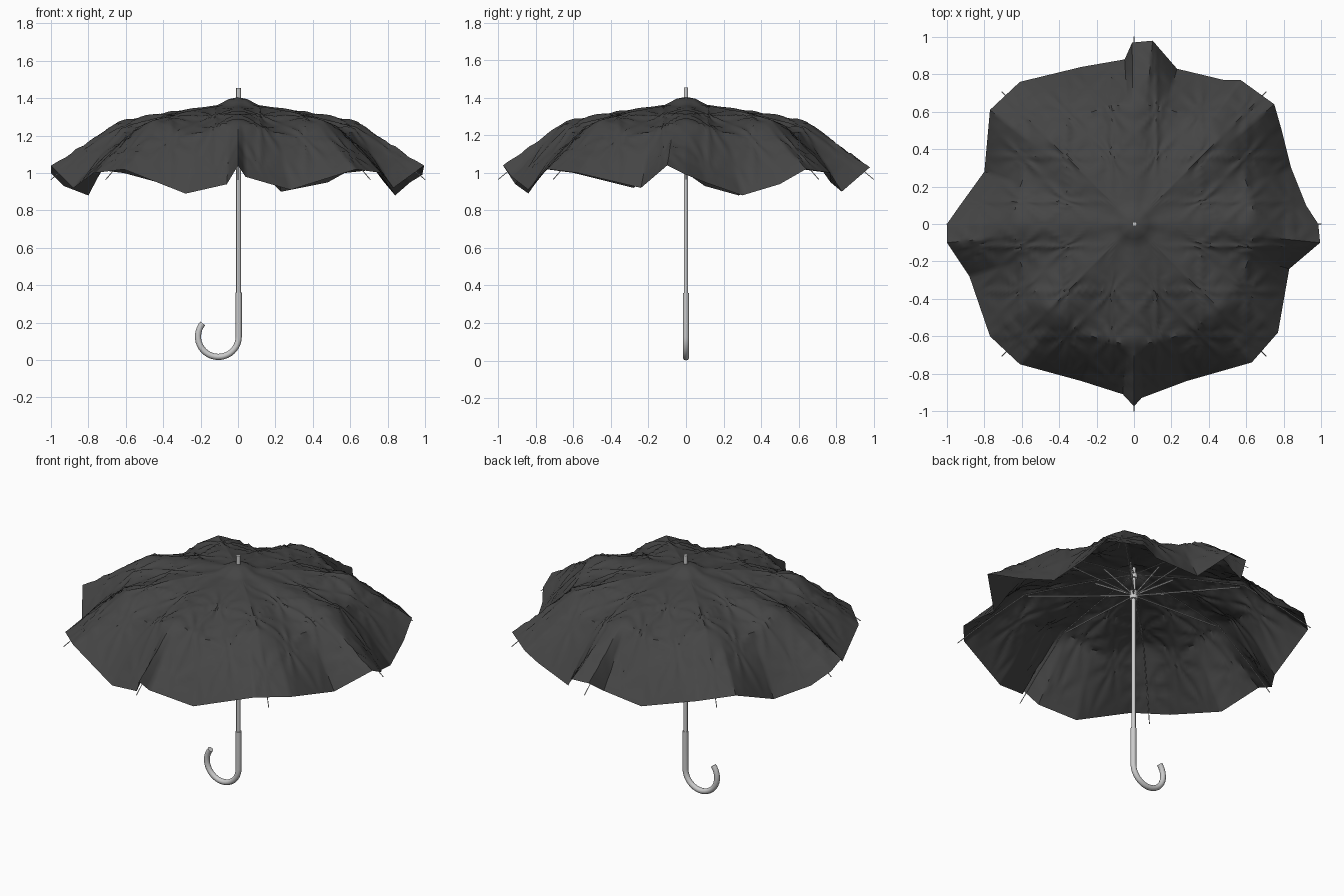
import bpy, bmesh
from math import sin, cos, pi, atan2, hypot, radians, exp, floor

if "Cube" in bpy.data.objects:
    bpy.data.objects.remove(bpy.data.objects["Cube"])


def tube(name, paths, radius, sides=2):
    # swept round tube(s) along poly paths, converted to mesh
    cu = bpy.data.curves.new(name, 'CURVE')
    cu.dimensions = '3D'
    cu.bevel_depth = radius
    cu.bevel_resolution = sides
    cu.use_fill_caps = True
    for pts in paths:
        sp = cu.splines.new('POLY')
        sp.points.add(len(pts) - 1)
        for p, q in zip(sp.points, pts):
            p.co = (*q, 1)
    ob = bpy.data.objects.new(name, cu)
    bpy.context.collection.objects.link(ob)
    bpy.ops.object.select_all(action='DESELECT')
    ob.select_set(True)
    bpy.context.view_layer.objects.active = ob
    bpy.ops.object.convert(target='MESH')
    bpy.ops.object.shade_smooth_by_angle(angle=radians(40))
    return ob


def interp(table, x):
    for (x0, y0), (x1, y1) in zip(table, table[1:]):
        if x <= x1:
            return y0 + (y1 - y0) * (x - x0) / (x1 - x0)
    return table[-1][1]


# canopy hem: irregular, high at the eight ribs and sagging between
RIM = [(.995, -.10, 1.04), (.985, 0, .99), (.92, .10, .95), (.84, .30, .88),
       (.79, .50, .94), (.75, .64, 1.02), (.57, .77, 1.0), (.48, .77, .95),
       (.23, .83, .90), (.10, .98, 1.03), (-.01, .97, 1.03), (-.05, .88, .96),
       (-.28, .84, .91), (-.61, .76, 1.0), (-.77, .61, 1.02), (-.80, .28, .88),
       (-.93, .10, .93), (-1, 0, 1.0), (-1, -.10, 1.04), (-.88, -.28, .92),
       (-.77, -.60, 1.0), (-.61, -.75, 1.02), (-.28, -.84, .89),
       (-.06, -.91, .94), (0, -.975, 1.04), (.04, -.93, .98), (.28, -.84, .91),
       (.63, -.74, 1.02), (.77, -.58, 1.0), (.83, -.24, .92)]
RIB_Z = [(0, 1.405), (.05, 1.395), (.11, 1.363), (.38, 1.328), (.64, 1.28)]
GAP_Z = [(0, 1.405), (.05, 1.395), (.11, 1.358), (.38, 1.312), (.64, 1.21)]
RADII = [.03, .05, .08, .11] + [.11 + .53 * i / 22 for i in range(1, 23)]
OUTER = 14
CELL = .24


def pucker(x, y):
    # eight-pointed star dimple round the nearest point of a square lattice
    dx = x - CELL * (floor(x / CELL) + .5)
    dy = y - CELL * (floor(y / CELL) + .5)
    d = hypot(dx, dy)
    star = abs(sin(4 * atan2(dy, dx)))
    return .015 * (.35 - star) * (d / .055) * exp(1 - d / .055)


def column(rx, ry, rz):
    # canopy section from the crown to one hem point, with star puckers
    a, R = atan2(ry, rx), hypot(rx, ry)
    w = .5 + .5 * cos(8 * a)

    def mid(r):
        return w * interp(RIB_Z, r) + (1 - w) * interp(GAP_Z, r)
    out = [(r, mid(r)) for r in RADII]
    for i in range(1, OUTER + 1):
        t = i / OUTER
        z = mid(.64) * (1 - t) + rz * t + (.015 - .015 * w) * sin(pi * t)
        out.append((.64 + (R - .64) * t, z))
    pts = []
    for r, z in out:
        x, y = r * cos(a), r * sin(a)
        fade = max(0, min(1, (r - .12) / .3, (R - r) / .08))
        pts.append((x, y, z + pucker(x, y) * fade))
    return pts


bm = bmesh.new()
cols = []
for i, p in enumerate(RIM):
    q = RIM[(i + 1) % len(RIM)]
    n = max(3, int(64 * hypot(p[0] - q[0], p[1] - q[1])))
    for s in range(n):
        t = s / n
        cols.append([bm.verts.new(c) for c in
                     column(*[u + (v - u) * t for u, v in zip(p, q)])])
crown = bm.verts.new((0, 0, 1.405))
for a, b in zip(cols, cols[1:] + cols[:1]):
    bm.faces.new((crown, a[0], b[0]))
    for k in range(len(a) - 1):
        bm.faces.new((a[k], a[k + 1], b[k + 1], b[k]))
me = bpy.data.meshes.new("canopy")
bm.to_mesh(me)
bm.free()
canopy = bpy.data.objects.new("canopy", me)
bpy.context.collection.objects.link(canopy)
bpy.ops.object.select_all(action='DESELECT')
canopy.select_set(True)
bpy.context.view_layer.objects.active = canopy
bpy.ops.object.shade_smooth_by_angle(angle=radians(40))
dark = bpy.data.materials.new("dark_cloth")
dark.diffuse_color = (.06, .06, .06, 1)
dark.use_nodes = True
dark.node_tree.nodes["Principled BSDF"].inputs["Base Color"].default_value = dark.diffuse_color
me.materials.append(dark)


# eight ribs, stretchers and short braces
def radial(profile):
    return [[(r * cos(k * pi / 4), r * sin(k * pi / 4), z) for r, z in profile]
            for k in range(8)]


tube("ribs", radial([(.01, 1.36), (.3, 1.32), (.62, 1.26), (.85, 1.09),
                     (1, .965)]), .0025, 1)
tube("stretchers", radial([(.02, 1.225), (.6, 1.25)]), .004, 1)
tube("braces", radial([(.02, 1.235), (.22, 1.315)]), .005, 1)

# shaft, runner and top hub
tube("shaft", [[(.003, 0, .3), (.003, 0, 1.455)]], .0125, 3)
tube("runner", [[(.003, 0, 1.20), (.003, 0, 1.25)]], .024, 3)
tube("hub", [[(.003, 0, 1.335), (.003, 0, 1.365)]], .022, 3)

# crook handle
hook = [(.004, 0, .36), (.004, 0, .24)]
for i in range(25):
    a = -radians(220) * i / 24
    hook.append((-.105 + .109 * cos(a), 0, .126 + .109 * sin(a)))
tube("handle", [hook], .0165, 4)
